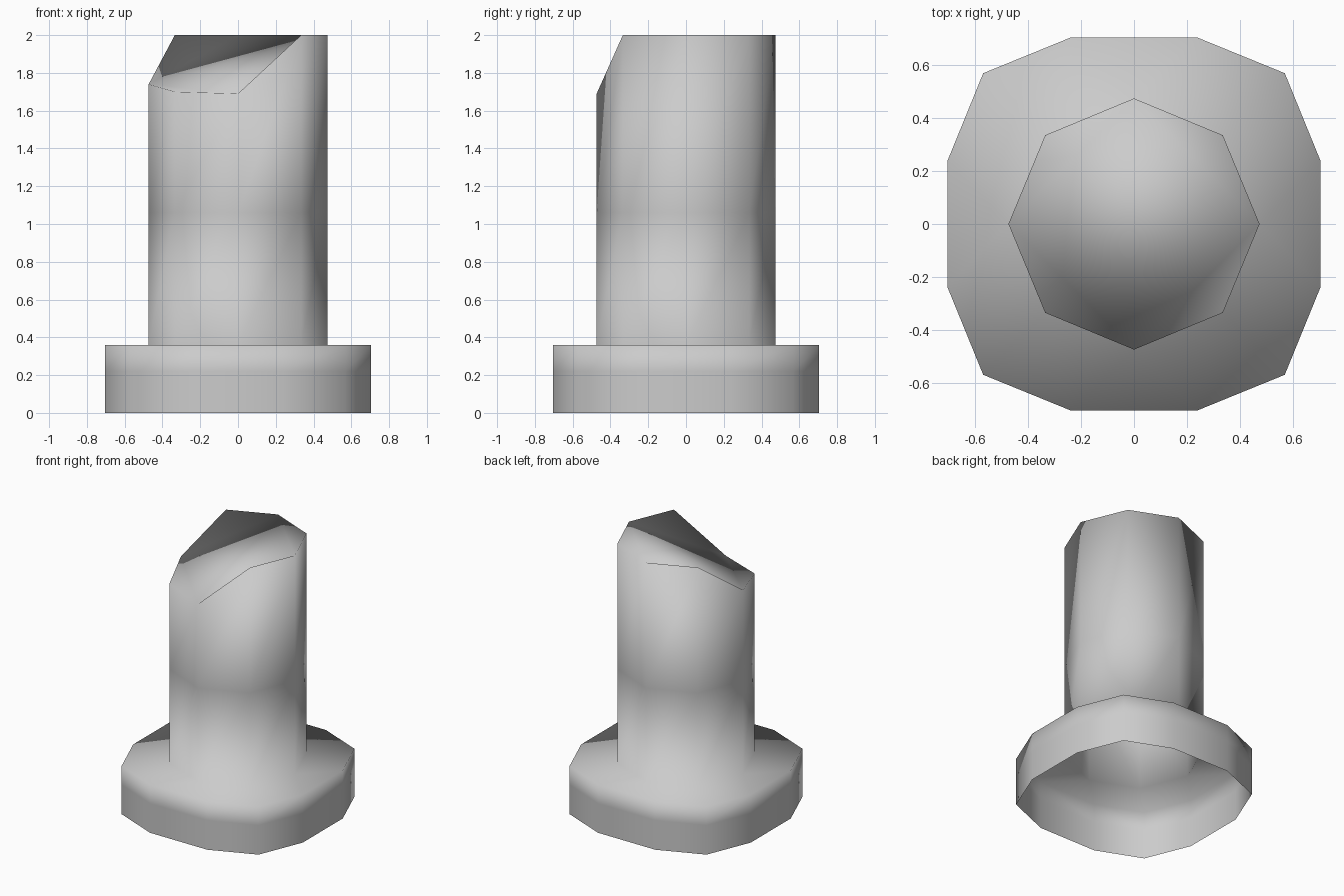
import bpy, bmesh
from math import cos, sin, radians

if "Cube" in bpy.data.objects:
    bpy.data.objects.remove(bpy.data.objects["Cube"])

bm = bmesh.new()


def ring(points):
    return [bm.verts.new(p) for p in points]


def wall(low, high):
    n = len(low)
    for i in range(n):
        j = (i + 1) % n
        bm.faces.new((low[i], low[j], high[j], high[i]))


# plinth: twelve-sided outline, open underneath
quarter = [(0.703, 0.237), (0.568, 0.568), (0.237, 0.703)]
outline = []
for q in range(4):
    c, s = round(cos(q * radians(90))), round(sin(q * radians(90)))
    outline += [(c * x - s * y, s * x + c * y) for x, y in quarter]
base = [ring((x, y, z) for x, y in outline) for z in (0, 0.22, 0.36)]
wall(base[0], base[1])
wall(base[1], base[2])

# shaft: octagon with a broken top rim
oct_xy = [(0.473 * cos(radians(45 * k)), 0.473 * sin(radians(45 * k))) for k in range(8)]
rim_z = [2, 2, 2, 2, 1.74, 1.70, 1.69, 2]
foot = ring((x, y, 0.36) for x, y in oct_xy)
mid = ring((x, y, 1.06) for x, y in oct_xy)
rim = ring((x, y, z) for (x, y), z in zip(oct_xy, rim_z))
wall(foot, mid)
wall(mid, rim)

# plinth top: joins the twelve-sided outline to the octagon
for q in range(4):
    b1, b2, b3 = base[2][3 * q:3 * q + 3]
    b4 = base[2][(3 * q + 3) % 12]
    o1, o2, o3 = foot[2 * q], foot[2 * q + 1], foot[(2 * q + 2) % 8]
    for tri in ((o1, b1, o2), (b1, b2, o2), (b2, b3, o2), (o2, b3, o3), (o3, b3, b4)):
        bm.faces.new(tri)

# broken end: slanted facets across the rim
for tri in ((6, 7, 0), (2, 3, 4), (0, 1, 2), (4, 5, 6), (0, 2, 4), (0, 4, 6)):
    bm.faces.new([rim[i] for i in tri])

for f in bm.faces:
    f.smooth = True
mesh = bpy.data.meshes.new("broken_column")
bm.to_mesh(mesh)
bm.free()
bpy.context.collection.objects.link(bpy.data.objects.new("broken_column", mesh))
